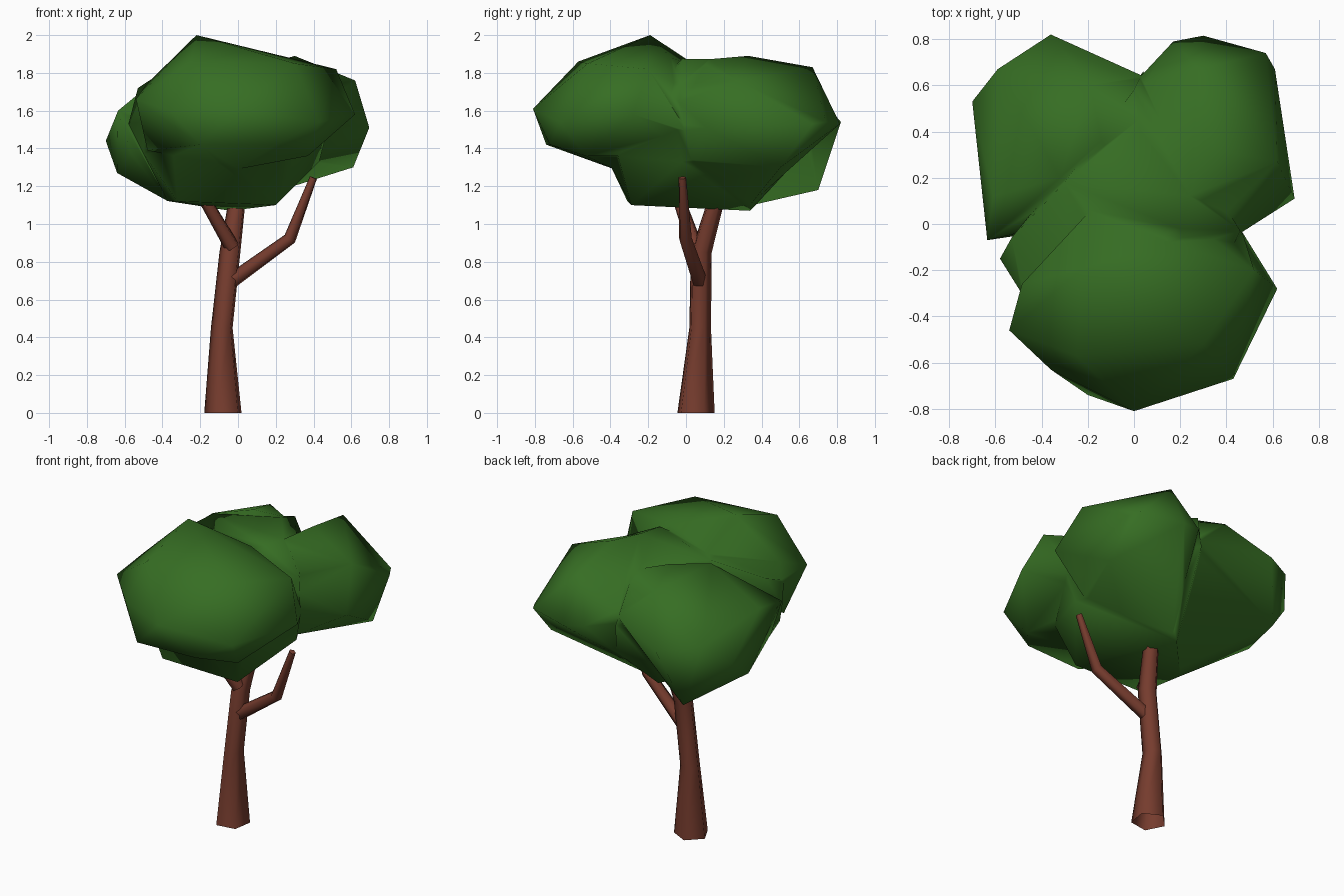
import bpy, bmesh, math
from mathutils import Vector

if "Cube" in bpy.data.objects:
    bpy.data.objects.remove(bpy.data.objects["Cube"])


def material(name, rgb):
    m = bpy.data.materials.new(name)
    m.diffuse_color = (*rgb, 1)
    m.use_nodes = True
    m.node_tree.nodes["Principled BSDF"].inputs["Base Color"].default_value = m.diffuse_color
    return m


BARK = material("bark brown", (0.18, 0.045, 0.027))
LEAF = material("leaf green", (0.037, 0.155, 0.017))


def add_object(name, bm, mat):
    bmesh.ops.recalc_face_normals(bm, faces=bm.faces)
    me = bpy.data.meshes.new(name)
    bm.to_mesh(me)
    bm.free()
    me.materials.append(mat)
    for p in me.polygons:
        p.use_smooth = True
    ob = bpy.data.objects.new(name, me)
    bpy.context.collection.objects.link(ob)
    return ob


def limb(name, path, level=False, sides=5):
    """Tapered five-sided tube through (x, y, z, radius) points."""
    bm = bmesh.new()
    pts = [Vector(p[:3]) for p in path]
    rings = []
    for i, p in enumerate(pts):
        d = pts[min(i + 1, len(pts) - 1)] - pts[max(i - 1, 0)]
        u, v = Vector((1, 0, 0)), Vector((0, 1, 0))
        if not level:
            u = v.cross(d).normalized()
            v = d.cross(u).normalized()
        rings.append([bm.verts.new(p + path[i][3] * (u * math.cos(a) + v * math.sin(a)))
                      for a in (k * math.tau / sides - math.pi / 4 for k in range(sides))])
    for a, b in zip(rings, rings[1:]):
        for k in range(sides):
            j = (k + 1) % sides
            bm.faces.new((a[k], a[j], b[j], b[k]))
    tip = bm.faces.new(rings[-1])
    for e in tip.edges:
        e.smooth = False
    return add_object(name, bm, BARK)


def lobe(name, pts):
    """Faceted leaf mass spanning its corner points."""
    bm = bmesh.new()
    for p in pts:
        bm.verts.new(p)
    bmesh.ops.convex_hull(bm, input=bm.verts)
    loose = [v for v in bm.verts if not v.link_faces]
    bmesh.ops.delete(bm, geom=loose, context='VERTS')
    return add_object(name, bm, LEAF)


# trunk and branches
limb("trunk", [(-.075, .048, 0, .105), (-.083, .072, .45, .061), (-.04, .078, .85, .059),
               (-.006, .15, 1.1, .049), (.01, .19, 1.25, .044)], level=True)
limb("right_branch", [(-.03, .07, .7, .042), (.275, -.005, .92, .036), (.4, -.02, 1.245, .021)])
limb("left_branch", [(-.03, .05, .88, .042), (-.21, -.06, 1.19, .032)])

# leaf lobes
crown = lobe("crown", [
    (-.22, -.19, 2.0), (.15, -.08, 1.88), (.52, -.2, 1.82), (.62, -.28, 1.58),
    (.43, -.67, 1.54), (.37, -.53, 1.36), (0, -.81, 1.61), (-.2, -.74, 1.42),
    (.2, -.72, 1.42), (-.54, -.46, 1.66), (-.36, -.63, 1.6), (-.25, -.57, 1.86),
    (.3, -.52, 1.85), (-.48, -.31, 1.39), (0, -.38, 1.29), (.46, 0, 1.5),
    (-.485, -.26, 1.74), (0, .2, 1.6), (-.2, .05, 1.85)])
left_lobe = lobe("left_lobe", [
    (-.635, -.07, 1.6), (-.61, .12, 1.62), (-.7, .53, 1.44), (-.59, .67, 1.58),
    (-.36, .82, 1.54), (-.47, .7, 1.18), (-.64, .28, 1.27), (-.19, .6, 1.8),
    (-.32, .2, 1.86), (-.14, .36, 1.87), (.02, .45, 1.83), (.035, .65, 1.6),
    (-.07, .33, 1.08), (-.37, -.03, 1.12), (-.57, -.05, 1.38), (.1, .1, 1.5)])
right_lobe = lobe("right_lobe", [
    (.695, .11, 1.51), (.62, .27, 1.76), (.3, .33, 1.89), (.25, .12, 1.88),
    (.28, .67, 1.83), (.3, .815, 1.53), (.17, .79, 1.55), (.57, .74, 1.54),
    (.61, .67, 1.53), (.61, .5, 1.3), (.4, .02, 1.34), (0, .35, 1.09),
    (.02, .6, 1.6), (-.1, .2, 1.6), (.45, -.05, 1.65)])
# inner mass filling the grooves between the lobes
core = lobe("core", [
    (.2, -.29, 1.1), (-.32, -.31, 1.12), (-.38, -.04, 1.11), (-.04, .34, 1.07),
    (-.5, -.24, 1.37), (.43, -.02, 1.33), (.3, -.36, 1.36), (-.1, -.41, 1.33),
    (-.48, -.31, 1.6), (.475, -.045, 1.5), (.46, -.03, 1.74), (.2, -.02, 1.875),
    (.24, .14, 1.875), (.03, .4, 1.85), (.0, .58, 1.78), (.04, .66, 1.54),
    (.09, .58, 1.32), (-.3, .18, 1.87), (-.53, -.06, 1.72), (-.58, -.15, 1.53)])

# merge the lobes into one crown with blended shading
bpy.context.view_layer.objects.active = crown
for part in (left_lobe, right_lobe, core):
    mod = crown.modifiers.new("union", 'BOOLEAN')
    mod.operation = 'UNION'
    mod.solver = 'EXACT'
    mod.object = part
    bpy.ops.object.modifier_apply(modifier=mod.name)
    bpy.data.objects.remove(part)
bm = bmesh.new()
bm.from_mesh(crown.data)
bmesh.ops.remove_doubles(bm, verts=bm.verts, dist=0.025)
for f in bm.faces:
    f.smooth = True
    f.material_index = 0
bm.to_mesh(crown.data)
bm.free()
